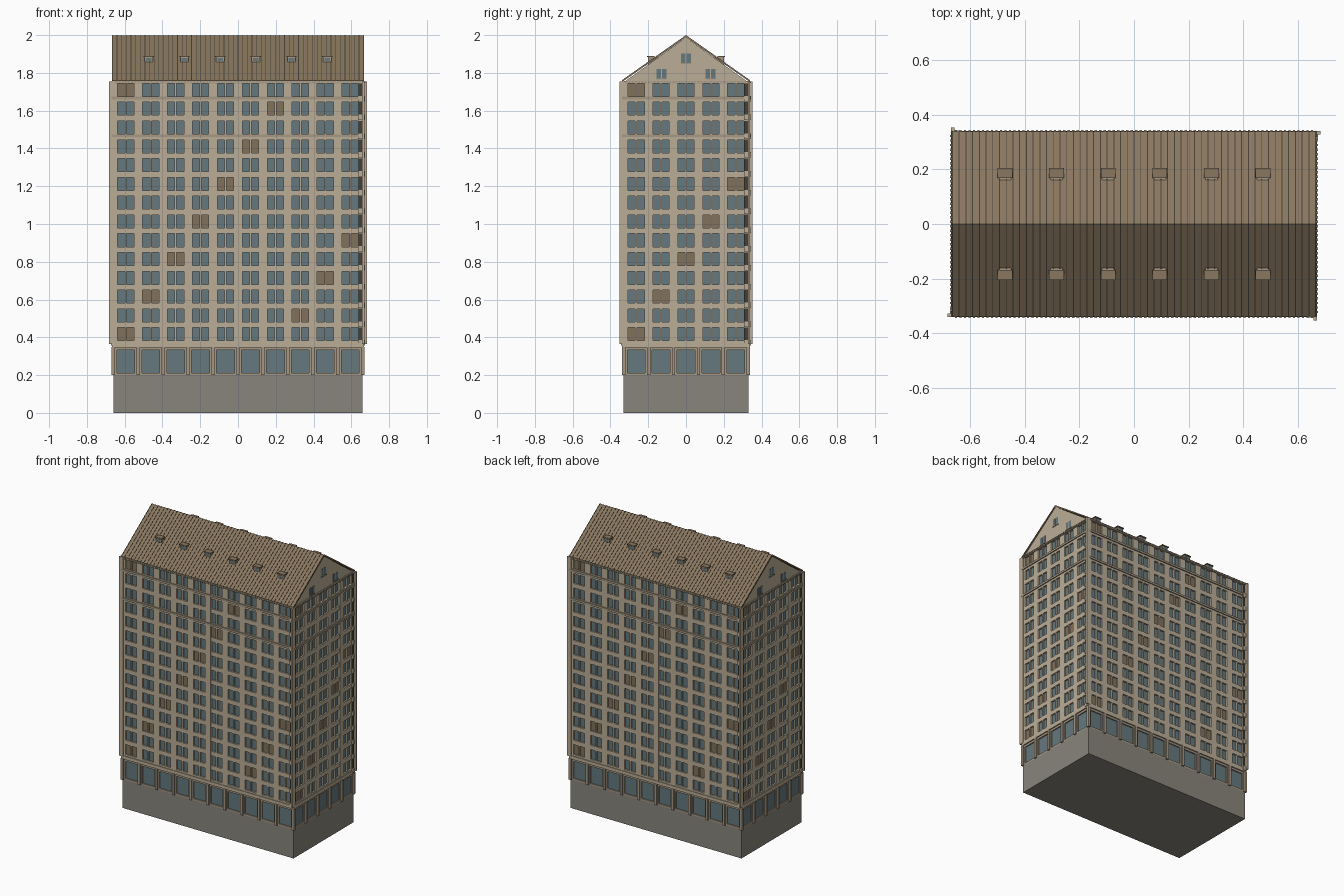
import bpy, bmesh, math
from mathutils import Vector, Matrix

if "Cube" in bpy.data.objects:
    bpy.data.objects.remove(bpy.data.objects["Cube"])

COLORS = {
    "stone": (0.50, 0.42, 0.31), "grey": (0.25, 0.235, 0.20), "glass": (0.13, 0.19, 0.21),
    "lit": (0.22, 0.165, 0.105), "roof": (0.25, 0.185, 0.115), "dark": (0.06, 0.05, 0.035),
    "trim": (0.38, 0.31, 0.23),
}
MATS = {}
for n, c in COLORS.items():
    MATS[n] = bpy.data.materials.new(n)
    MATS[n].diffuse_color = (*c, 1)

PARTS = {}
def bm_for(name, mat):
    return PARTS.setdefault(name, (bmesh.new(), mat))[0]

def box(name, mat, u0, u1, d0, d1, z0, z1, k=0):
    """Box on side k: u runs along the wall, d outward, z up."""
    m = (Matrix.Rotation(k * math.pi / 2, 4, 'Z')
         @ Matrix.Translation(((u0 + u1) / 2, -(d0 + d1) / 2, (z0 + z1) / 2))
         @ Matrix.Diagonal((u1 - u0, d1 - d0, z1 - z0, 1)))
    bmesh.ops.create_cube(bm_for(name, mat), size=1, matrix=m)

def prism(name, mat, profile, x0, x1):
    """Extrude a (y, z) profile along x."""
    bm = bm_for(name, mat)
    f = bm.faces.new([bm.verts.new((x0, y, z)) for y, z in profile])
    r = bmesh.ops.extrude_face_region(bm, geom=[f])
    bmesh.ops.translate(bm, vec=(x1 - x0, 0, 0),
                        verts=[v for v in r["geom"] if isinstance(v, bmesh.types.BMVert)])

BAY, FLOORS, Z0, EAVE = 0.132, 14, 0.36, 1.755
PITCH = 0.0995

# plinth and glazed core
box("plinth", "grey", -0.66, 0.66, -0.33, 0.33, 0, 0.2)
box("core_glazing", "glass", -0.652, 0.652, -0.322, 0.322, 0.2, EAVE)

for k in range(4):
    L, D, bays = ((0.66, 0.33, 10), (0.33, 0.66, 5))[k % 2]
    F = D + 0.004
    # ground floor: shop front frames and pilasters
    box("shop_frames", "trim", -L, L, D - 0.02, D, 0.2, 0.212, k)
    box("shop_frames", "trim", -L, L, D - 0.02, D, 0.332, Z0, k)
    box("shop_cornice", "stone", -L - 0.008, L + 0.008, D - 0.01, D + 0.008, 0.347, 0.37, k)
    for i in range(bays + 1):
        u = -L + i * BAY
        a, b = max(u - 0.019, -L), min(u + 0.019, L)
        box("shop_frames", "trim", a, b, D - 0.02, D, 0.212, 0.332, k)
        c = max(-L, min(L, u))
        box("shop_pilasters", "trim", c - 0.009, c + 0.009, D - 0.01, D + 0.01, 0.2, 0.35, k)
    # upper wall: piers, mullions and spandrels around the windows
    for i in range(bays + 1):
        u = -L + i * BAY
        box("wall_piers", "stone", max(u - 0.023, -L - 0.004), min(u + 0.023, L + 0.004),
            D - 0.02, F, 0.365, EAVE, k)
        if i < bays:
            m = u + BAY / 2
            box("window_mullions", "stone", m - 0.005, m + 0.005, D - 0.02, F - 0.001, 0.365, EAVE, k)
    for r in range(FLOORS + 1):
        zb = 0.365 if r == 0 else 0.451 + (r - 1) * PITCH
        zt = min(0.382 + r * PITCH, EAVE)
        box("wall_spandrels", "stone", -L, L, D - 0.02, F - 0.0005, zb, zt, k)
        if r == FLOORS:
            break
        # window sills
        box("floor_bands", "stone", L - 0.024, L + 0.002, D, D + 0.013, zt - 0.026, zt + 0.003, k)
        # dark corner strip between bands
        box("corner_strip", "dark", L - 0.022, L - 0.003, D, D + 0.007, zt, zt + 0.07, k)
        # blinds drawn in a diagonal pattern
        for c in range(bays):
            if (2 * c - r) % 13 == 0:
                m = -L + (c + 0.5) * BAY
                box("drawn_blinds", "lit", m - 0.043, m + 0.043, D - 0.012, D - 0.005, zt, zt + 0.069, k)
    # corner fin at the right end of each side
    box("corner_fins", "stone", L - 0.003, L + 0.01, D - 0.01, D + 0.023, 0.365, EAVE, k)
    # string courses
    for z in (1.46, 1.66):
        box("string_courses", "trim", -L - 0.01, L + 0.01, D, D + 0.011, z, z + 0.014, k)
    # eaves cornice with small dentils
    box("eaves_cornice", "trim", -L - 0.008, L + 0.008, D - 0.01, D + 0.009, 1.744, 1.757, k)
    n = bays * 8
    for i in range(n):
        u = -L + (i + 0.5) * 2 * L / n
        box("eaves_dentils", "stone", u - 0.004, u + 0.004, D, D + 0.014, 1.747, 1.755, k)

# gable body and roof slabs
H, W = 2.0, 0.338
prism("gable_walls", "stone", [(-0.33, 1.75), (0.33, 1.75), (0, 1.988)], -0.662, 0.662)
prism("roof", "roof", [(-W, 1.752), (0, H - 0.012), (W, 1.752), (W, 1.76), (0, H - 0.002), (-W, 1.76)],
      -0.668, 0.668)
slope = (H - 1.762) / W

# roof seams and ridge
N = 54
for i in range(N + 1):
    x = -0.665 + i * 1.33 / N
    prism("roof_seams", "dark", [(-W, 1.758), (0, H - 0.006), (W, 1.758), (W, 1.762), (0, H), (-W, 1.762)],
          x - 0.0016, x + 0.0016)

# dormer vents on both slopes
for k in (0, 2):
    for i in range(6):
        x = (i - 2.5) * 0.189
        box("dormers", "trim", x - 0.022, x + 0.022, 0.14, 0.2, 1.845, 1.884, k)
        box("dormer_panes", "glass", x - 0.015, x + 0.015, 0.195, 0.202, 1.863, 1.88, k)
        box("dormer_caps", "roof", x - 0.027, x + 0.027, 0.168, 0.206, 1.883, 1.89, k)

# paired attic windows in the gables
for k in (1, 3):
    for u, z in ((-0.13, 1.77), (0.13, 1.77), (0, 1.853)):
        for s in (-1, 1):
            c = u + s * 0.0145
            box("attic_windows", "glass", c - 0.011, c + 0.011, 0.655, 0.664, z, z + 0.05, k)
        box("attic_sills", "trim", u - 0.028, u + 0.028, 0.655, 0.667, z - 0.006, z, k)

# turn the collected geometry into objects
for name, (bm, mat) in PARTS.items():
    bmesh.ops.recalc_face_normals(bm, faces=bm.faces)
    me = bpy.data.meshes.new(name)
    bm.to_mesh(me)
    bm.free()
    me.materials.append(MATS[mat])
    bpy.context.collection.objects.link(bpy.data.objects.new(name, me))

for m in bpy.data.materials:
    if m.users and not m.is_grease_pencil:
        m.use_nodes = True
        m.node_tree.nodes["Principled BSDF"].inputs["Base Color"].default_value = m.diffuse_color
